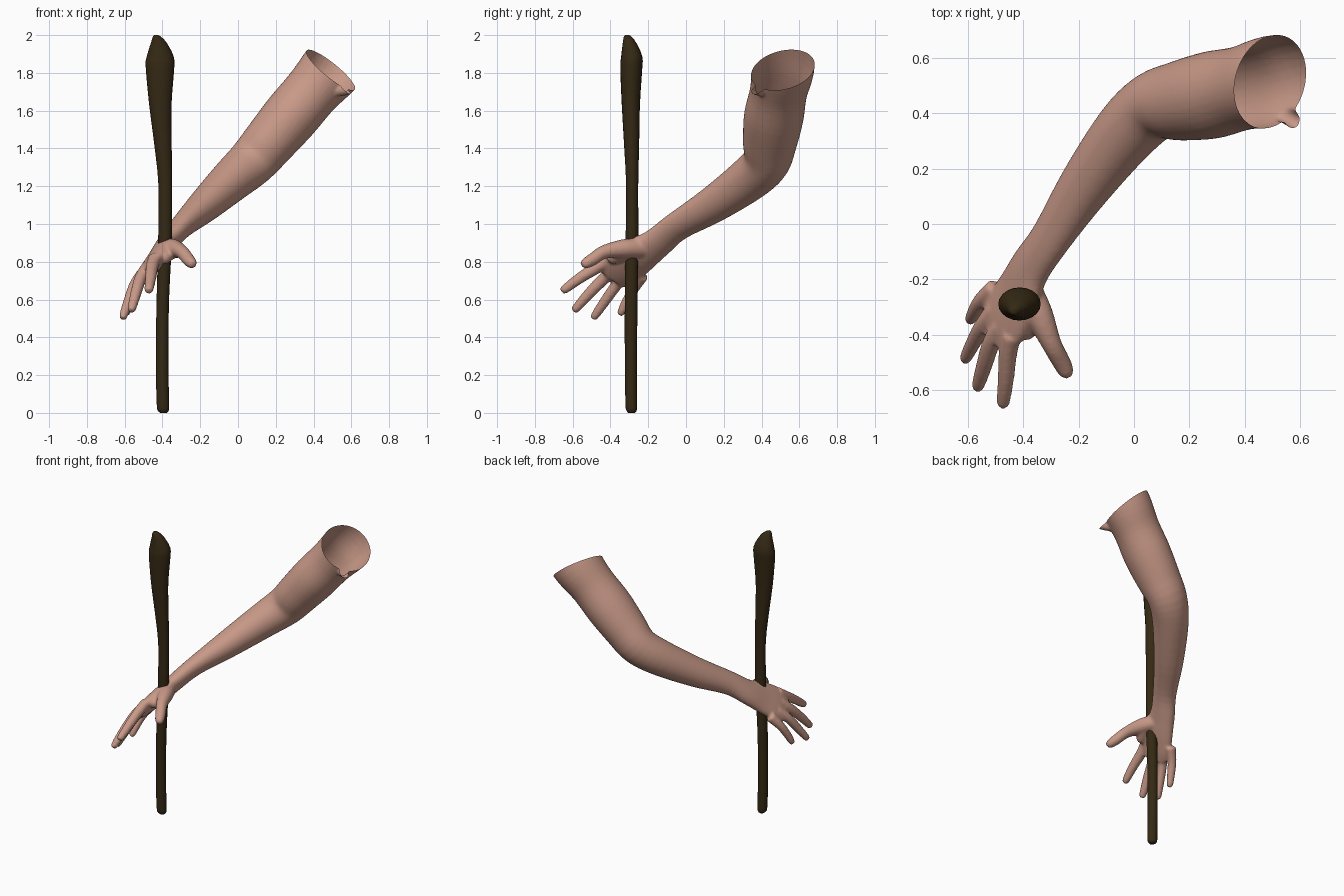
import bpy, bmesh, math
from mathutils import Vector

cube = bpy.data.objects.get("Cube")
if cube:
    bpy.data.objects.remove(cube, do_unlink=True)


def material(name, rgb):
    m = bpy.data.materials.new(name)
    m.use_nodes = True
    m.diffuse_color = (*rgb, 1)
    bsdf = m.node_tree.nodes["Principled BSDF"]
    bsdf.inputs["Base Color"].default_value = (*rgb, 1)
    bsdf.inputs["Roughness"].default_value = 0.8
    return m


def spline(rows, steps):
    """Catmull-Rom through rows of any width."""
    out = []
    for i in range(len(rows) - 1):
        p0, p1 = rows[max(i - 1, 0)], rows[i]
        p2, p3 = rows[i + 1], rows[min(i + 2, len(rows) - 1)]
        for s in range(steps):
            t = s / steps
            out.append([0.5 * (2 * b + (c - a) * t + (2 * a - 5 * b + 4 * c - d) * t * t
                               + (3 * b - a - 3 * c + d) * t ** 3)
                        for a, b, c, d in zip(p0, p1, p2, p3)])
    out.append(list(rows[-1]))
    return out


def loft(bm, rows, across, sides=24, steps=4):
    """Closed tube through rows of x, y, z, half width, half thickness."""
    rows = spline(rows, steps)
    pts = [Vector(r[:3]) for r in rows]
    rings = []
    for i, r in enumerate(rows):
        tangent = (pts[min(i + 1, len(pts) - 1)] - pts[max(i - 1, 0)]).normalized()
        u = (across - tangent * across.dot(tangent)).normalized()
        v = tangent.cross(u)
        angles = [2 * math.pi * k / sides for k in range(sides)]
        rings.append([bm.verts.new(pts[i] + u * r[3] * math.cos(a) + v * r[4] * math.sin(a))
                      for a in angles])
    faces = [bm.faces.new(rings[0]), bm.faces.new(rings[-1])]
    for low, high in zip(rings, rings[1:]):
        for k in range(sides):
            j = (k + 1) % sides
            faces.append(bm.faces.new((low[k], low[j], high[j], high[k])))
    bmesh.ops.recalc_face_normals(bm, faces=faces)


def finish(bm, name, mat):
    mesh = bpy.data.meshes.new(name)
    bm.to_mesh(mesh)
    bm.free()
    for p in mesh.polygons:
        p.use_smooth = True
    mesh.materials.append(mat)
    ob = bpy.data.objects.new(name, mesh)
    bpy.context.scene.collection.objects.link(ob)
    return ob


skin = material("skin", (0.58, 0.32, 0.245))
wood = material("dark wood", (0.035, 0.022, 0.007))
ACROSS = Vector((-0.37, 0.78, -0.5))

# Arm and palm, shoulder to knuckles
bm = bmesh.new()
loft(bm, [(.60, .51, 1.95, .18, .175), (.49, .51, 1.815, .168, .165), (.39, .49, 1.70, .152, .15),
          (.28, .465, 1.57, .158, .15), (.17, .445, 1.44, .145, .14),
          (.075, .425, 1.33, .125, .13), (-.03, .33, 1.235, .118, .115),
          (-.175, .14, 1.10, .10, .09), (-.30, -.05, .985, .083, .062),
          (-.375, -.16, .895, .09, .055), (-.42, -.26, .83, .115, .05),
          (-.47, -.35, .765, .122, .043), (-.50, -.40, .72, .10, .03)], ACROSS, 32)


def limb(*joints):
    """Round limb with a rounded tip, from joints of x, y, z, radius."""
    rows = [(x, y, z, r, r) for x, y, z, r in joints]
    a, b = Vector(joints[-2][:3]), Vector(joints[-1][:3])
    r = joints[-1][3]
    tip = b + (b - a).normalized() * r * 0.7
    rows.append((*tip, r * 0.5, r * 0.5))
    loft(bm, rows, ACROSS, 14)


# Elbow point and shoulder lip
limb((.13, .46, 1.34, .07), (.10, .48, 1.285, .06))
limb((.50, .42, 1.70, .03), (.59, .365, 1.715, .03))

# Fingers: index, middle, ring, little
limb((-.44, -.40, .82, .035), (-.455, -.47, .772, .034), (-.462, -.56, .715, .030), (-.472, -.645, .652, .024))
limb((-.48, -.37, .77, .035), (-.515, -.43, .715, .033), (-.54, -.51, .635, .030), (-.563, -.585, .55, .023))
limb((-.50, -.31, .74, .035), (-.545, -.365, .68, .031), (-.58, -.43, .59, .028), (-.608, -.485, .51, .022))
limb((-.50, -.23, .73, .035), (-.55, -.275, .66, .029), (-.575, -.315, .59, .026), (-.59, -.345, .53, .021))

# Thumb and the web beside it
limb((-.39, -.22, .87, .05), (-.345, -.32, .87, .052), (-.298, -.43, .853, .037),
     (-.263, -.495, .812, .034), (-.243, -.535, .79, .028))
limb((-.36, -.31, .86, .045), (-.39, -.39, .82, .035))

# Fuse the limb into one skin, then open it at the shoulder
raw = finish(bm, "arm_and_hand", skin)
remesh = raw.modifiers.new("fuse", "REMESH")
remesh.mode = "VOXEL"
remesh.voxel_size = 0.009
remesh.use_smooth_shade = True
soft = raw.modifiers.new("soften", "SMOOTH")
soft.factor = 0.5
soft.iterations = 6
graph = bpy.context.evaluated_depsgraph_get()
fused = bpy.data.meshes.new_from_object(raw.evaluated_get(graph))
bpy.data.objects.remove(raw, do_unlink=True)
bm = bmesh.new()
bm.from_mesh(fused)
bmesh.ops.bisect_plane(bm, geom=bm.verts[:] + bm.edges[:] + bm.faces[:],
                       plane_co=(.49, .51, 1.815), plane_no=(.615, -.216, .757),
                       clear_outer=True)
finish(bm, "arm_and_hand", skin)

# Wooden club
bm = bmesh.new()
loft(bm, [(-.395, -.288, 0, .018, .018), (-.395, -.288, .015, .03, .028),
          (-.398, -.29, .06, .033, .031), (-.402, -.292, .3, .033, .032),
          (-.398, -.29, .6, .033, .034), (-.387, -.286, .9, .036, .034),
          (-.385, -.285, 1.2, .036, .032), (-.397, -.288, 1.42, .046, .04),
          (-.411, -.292, 1.63, .059, .048), (-.413, -.29, 1.82, .075, .058),
          (-.413, -.288, 1.88, .073, .057), (-.422, -.30, 1.95, .046, .038),
          (-.434, -.312, 1.99, .02, .02), (-.436, -.314, 2.0, .008, .008)],
     Vector((1, 0, 0)), 20, 3)
finish(bm, "club", wood)
